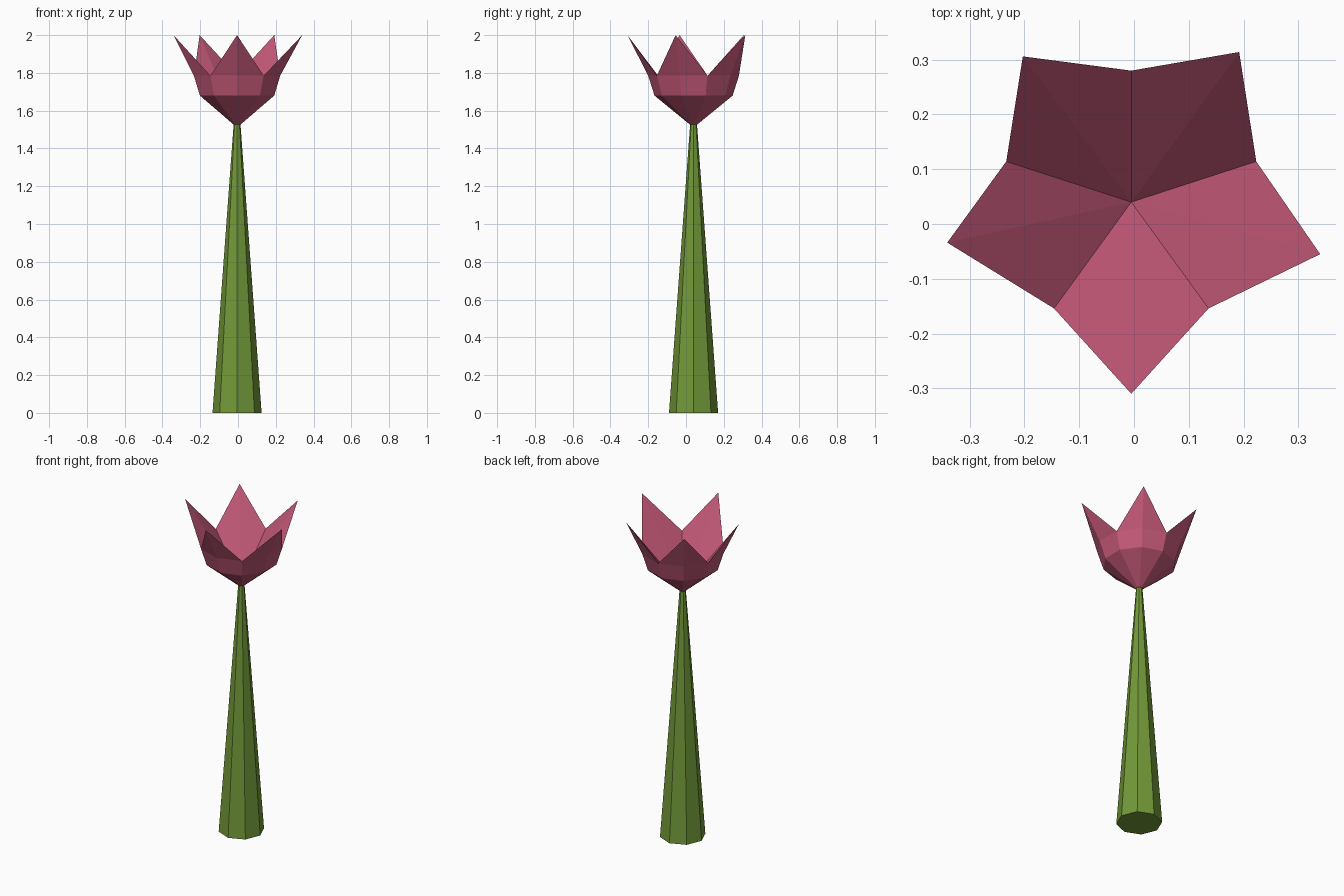
import bpy, bmesh, math
from mathutils import Vector

if "Cube" in bpy.data.objects:
    bpy.data.objects.remove(bpy.data.objects["Cube"])

CX, CY = -0.005, 0.04      # stem axis


def material(name, rgb):
    m = bpy.data.materials.new(name)
    m.diffuse_color = (*rgb, 1.0)
    m.use_nodes = True
    m.node_tree.nodes["Principled BSDF"].inputs["Base Color"].default_value = m.diffuse_color
    return m


def finish(bm, name, mat):
    bmesh.ops.recalc_face_normals(bm, faces=bm.faces[:])
    me = bpy.data.meshes.new(name)
    bm.to_mesh(me)
    bm.free()
    me.materials.append(mat)
    ob = bpy.data.objects.new(name, me)
    bpy.context.collection.objects.link(ob)
    return ob


def ring(bm, n, r, z, start=0.0):
    return [bm.verts.new((CX + r * math.cos(start + i * math.tau / n),
                          CY + r * math.sin(start + i * math.tau / n), z))
            for i in range(n)]


def bridge(bm, a, b):
    n = len(a)
    for i in range(n):
        j = (i + 1) % n
        bm.faces.new((a[i], a[j], b[j], b[i]))


green = material("leaf green", (0.17, 0.32, 0.04))
pink = material("petal pink", (0.54, 0.097, 0.185))

# Tapered eight-sided stem
bm = bmesh.new()
low, high = ring(bm, 8, 0.13, 0.0), ring(bm, 8, 0.018, 1.53)
bridge(bm, low, high)
bm.faces.new(low[::-1])
bm.faces.new(high)
finish(bm, "stem", green)

# Flower: faceted outer cup, even ring points lie on petal centres, odd ones in the notches
bm = bmesh.new()
front = -math.pi / 2
base = ring(bm, 10, 0.02, 1.527, front)
belly = ring(bm, 10, 0.207, 1.68, front)
rim = ring(bm, 10, 0.24, 1.785, front)
bm.faces.new(base[::-1])
bridge(bm, base, belly)
bridge(bm, belly, rim)

# Pointed petal tips and the straight inner faces running down to the heart
heart = bm.verts.new((CX, CY, 1.535))
tips = [(-0.005, -0.31), (0.34, -0.055), (0.192, 0.314), (-0.203, 0.306), (-0.341, -0.034)]
for k, (x, y) in enumerate(tips):
    tip = bm.verts.new((x, y, 2.0))
    left, mid, right = rim[2 * k - 1], rim[2 * k], rim[2 * k + 1]
    bm.faces.new((left, mid, tip))
    bm.faces.new((mid, right, tip))
    bm.faces.new((tip, right, heart))
    bm.faces.new((left, tip, heart))
finish(bm, "flower", pink)
